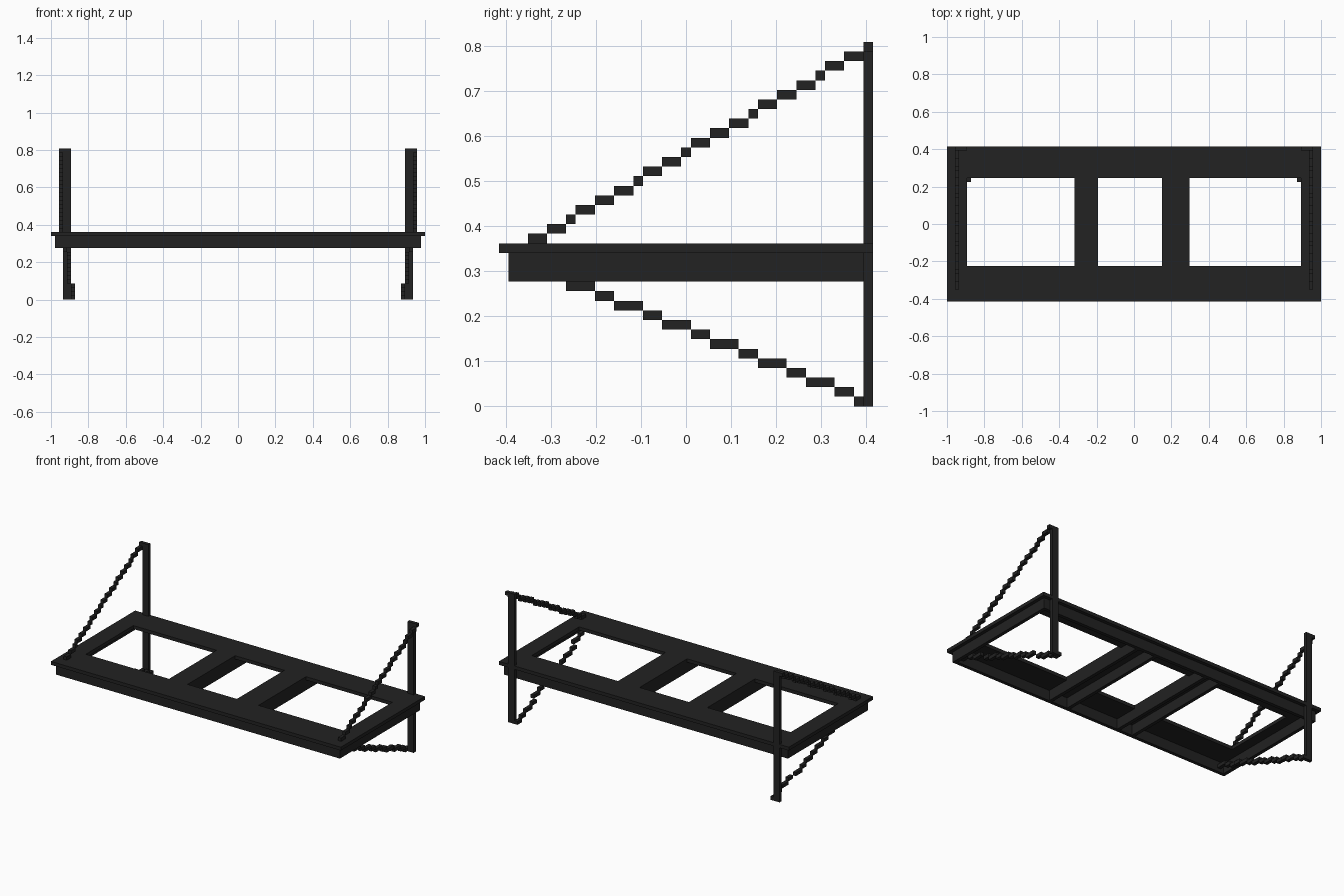
import bpy
import bmesh

cube = bpy.data.objects.get("Cube")
if cube:
    bpy.data.objects.remove(cube, do_unlink=True)

V = 2 / 94  # size of one block unit

black = bpy.data.materials.new("matte black")
black.use_nodes = True
colour = (0.016, 0.016, 0.016, 1)
black.diffuse_color = colour
bsdf = next(n for n in black.node_tree.nodes if n.type == 'BSDF_PRINCIPLED')
bsdf.inputs["Base Color"].default_value = colour
bsdf.inputs["Roughness"].default_value = 0.8


def build(name, boxes):
    """One object from boxes (x0, x1, y0, y1, z0, z1) in block units."""
    bm = bmesh.new()
    for x0, x1, y0, y1, z0, z1 in boxes:
        verts = bmesh.ops.create_cube(bm, size=1)["verts"]
        for v in verts:
            v.co.x = (x0 if v.co.x < 0 else x1) * V
            v.co.y = (y0 if v.co.y < 0 else y1) * V
            v.co.z = (z0 if v.co.z < 0 else z1) * V
    mesh = bpy.data.meshes.new(name)
    bm.to_mesh(mesh)
    bm.free()
    mesh.materials.append(black)
    obj = bpy.data.objects.new(name, mesh)
    bpy.context.collection.objects.link(obj)
    return obj


def mirrored(box, side):
    x0, x1 = sorted((box[0] * side, box[1] * side))
    return (x0, x1) + tuple(box[2:])


# Top plate: two long rails, two ends and two crossbars around three openings
WIN_Y0, WIN_Y1 = -10.5, 11.5
windows = [(-42, -15), (-9, 7), (14, 42)]
crossbars = [(-15, -9), (7, 14)]
build("top_plate", [(-47, 47, -19.5, WIN_Y0, 16, 17),
                    (-47, 47, WIN_Y1, 19.5, 16, 17)]
      + [(a, b, WIN_Y0, WIN_Y1, 16, 17)
         for a, b in [(-47, -42)] + crossbars + [(42, 47)]])

# Apron: thin boards set in under the edge of the plate
build("apron", [(-46, 46, -18.5, -17.5, 13, 16),
                (-46, 46, 17.5, 18.5, 13, 16),
                (-46, -45, -17.5, 17.5, 13, 16),
                (45, 46, -17.5, 17.5, 13, 16)])

# Ribs along both edges of each crossbar
build("crossbar_ribs", [(x, x + 1, -17.5, 17.5, 13, 16)
                        for a, b in crossbars for x in (a, b - 1)])

# Stepped chain run lengths, one entry per layer
upper_runs = [2, 2, 1, 2, 2, 2, 1, 2, 2, 1, 2, 2, 2, 1, 2, 2, 2, 1, 2, 2, 1]
lower_runs = [2, 2, 3, 2, 3, 2, 3, 2, 3, 2, 3, 2, 3, 2, 3]

for side, label in ((1, "left"), (-1, "right")):
    # Upright post at the back
    build(label + "_post", [mirrored((42, 44, 18.5, 19.5, 0, 38), side)])

    # Upper chain climbs from the front of the plate to the post top
    boxes, y = [], -16.5
    for i, run in enumerate(upper_runs):
        boxes.append(mirrored((44, 45, y, y + run, 17 + i, 18 + i), side))
        y += run
    build(label + "_upper_chain", boxes)

    # Lower chain climbs from the post foot forward, drifting outward
    boxes, y = [], 19.5
    for i, run in enumerate(lower_runs):
        x = 41 if i < 4 else 42 if i < 12 else 43
        boxes.append(mirrored((x, x + 1, y - run, y, i, i + 1), side))
        y -= run
    build(label + "_lower_chain", boxes)
